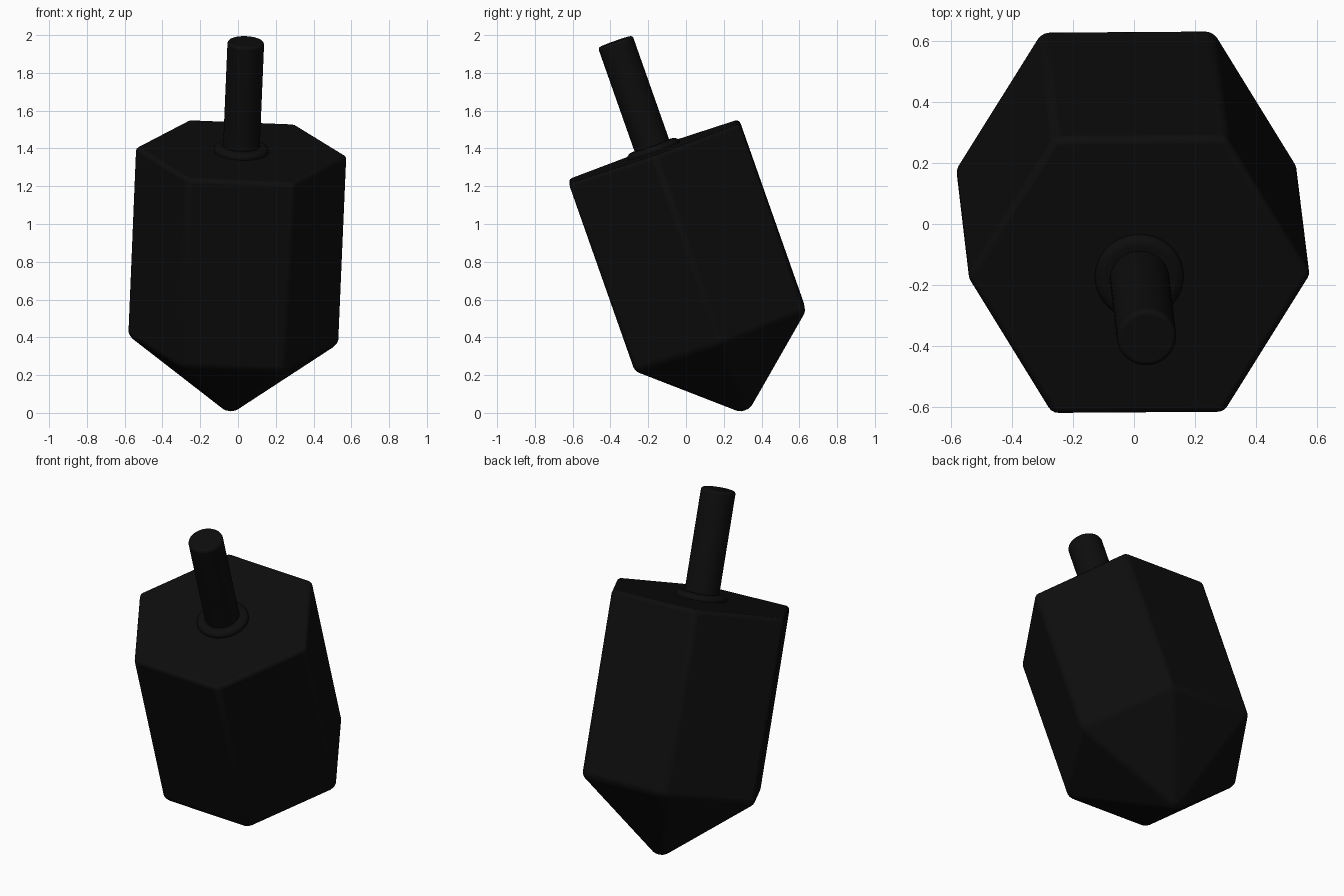
import bpy, bmesh, math
from mathutils import Vector, Matrix

cube = bpy.data.objects.get("Cube")
if cube:
    bpy.data.objects.remove(cube)

# One near-black colour
black = bpy.data.materials.new("soft black")
black.use_nodes = True
black.diffuse_color = (0.004, 0.004, 0.004, 1)
black.node_tree.nodes["Principled BSDF"].inputs["Base Color"].default_value = black.diffuse_color

# The toy leans: its local z runs along the spin axis, origin at the top face centre
axis = Vector((0.04, -0.332, 0.943)).normalized()
lean = Matrix.Translation((0.017, -0.17, 1.385)) @ Vector((0, 0, 1)).rotation_difference(axis).to_matrix().to_4x4()


def lathe(name, profile, sides, bevel, squash=1.0):
    """Turn (radius, height) points into a solid; zero radius makes a tip."""
    bm = bmesh.new()
    rings = []
    for r, z in profile:
        if r == 0:
            rings.append([bm.verts.new((0, 0, z))])
        else:
            rings.append([bm.verts.new((r * math.cos(a), r * math.sin(a) * squash, z))
                          for a in (math.tau * i / sides for i in range(sides))])
    for low, high in zip(rings, rings[1:]):
        for i in range(sides):
            j = (i + 1) % sides
            if len(low) == 1:
                bm.faces.new((low[0], high[j], high[i]))
            else:
                bm.faces.new((low[i], low[j], high[j], high[i]))
    for ring in (rings[0], rings[-1]):
        if len(ring) > 1:
            bm.faces.new(ring)
    bmesh.ops.recalc_face_normals(bm, faces=bm.faces[:])
    mesh = bpy.data.meshes.new(name)
    bm.to_mesh(mesh)
    bm.free()
    mesh.materials.append(black)
    obj = bpy.data.objects.new(name, mesh)
    bpy.context.collection.objects.link(obj)
    obj.matrix_world = lean
    mod = obj.modifiers.new("rounded edges", "BEVEL")
    mod.width = bevel
    mod.segments = 3
    mod.limit_method = "ANGLE"
    mod.angle_limit = math.radians(25)
    bpy.ops.object.select_all(action="DESELECT")
    obj.select_set(True)
    bpy.context.view_layer.objects.active = obj
    bpy.ops.object.shade_smooth_by_angle(angle=math.radians(25))
    return obj


# Six-sided body with a pointed foot
lathe("body", [(0, -1.48), (0.563, -1.055), (0.563, 0)], 6, 0.022, 0.985)
# Raised collar around the stem
lathe("collar", [(0.145, -0.02), (0.145, 0.018), (0.125, 0.032)], 48, 0.008)
# Round spinning stem
lathe("stem", [(0.097, -0.02), (0.097, 0.617)], 48, 0.015)
